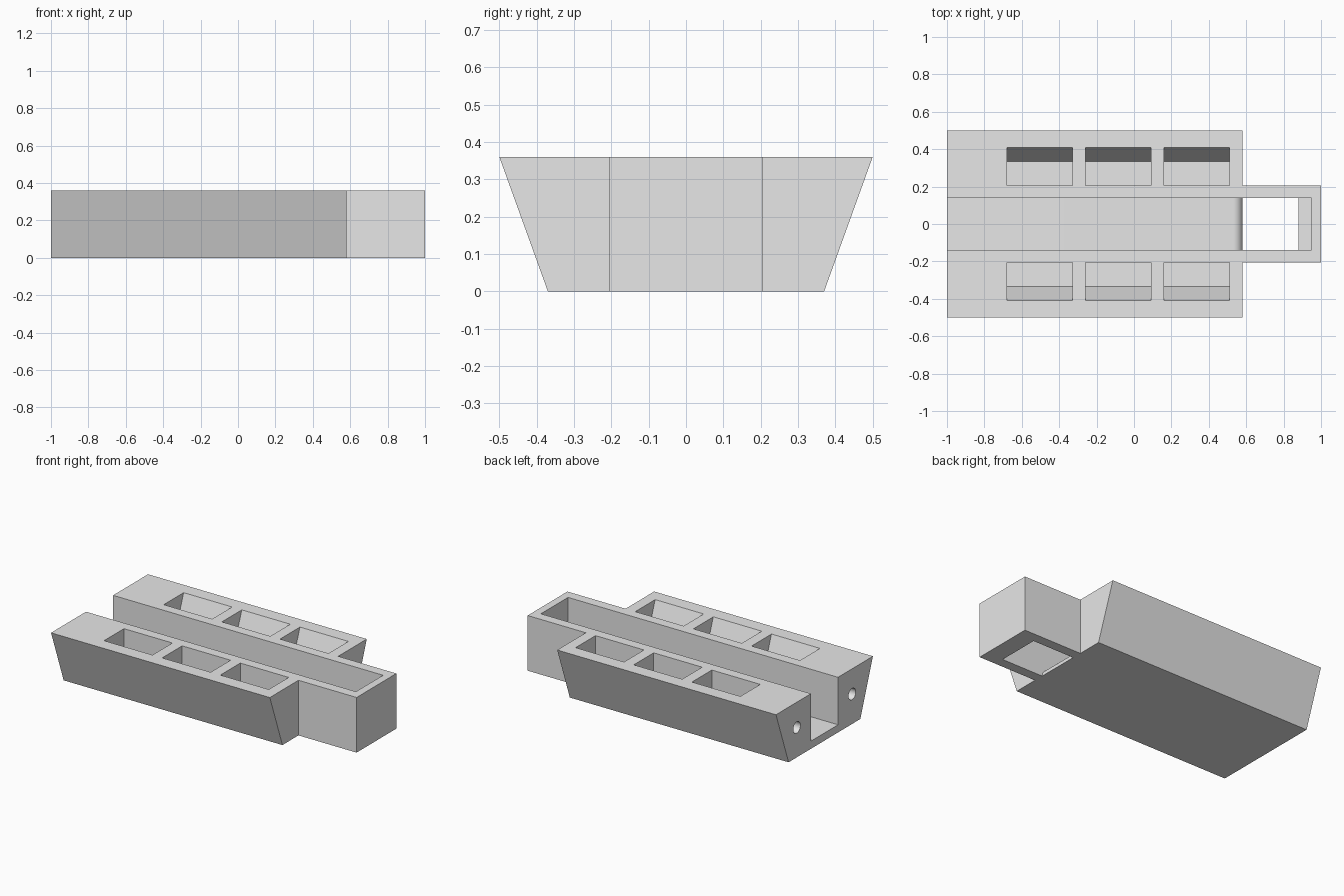
import bpy, bmesh, math
from mathutils import Vector

cube = bpy.data.objects.get("Cube")
if cube:
    bpy.data.objects.remove(cube, do_unlink=True)

grey = bpy.data.materials.new("light_grey")
grey.use_nodes = True
colour = (0.8, 0.8, 0.8, 1)
grey.diffuse_color = colour
grey.node_tree.nodes["Principled BSDF"].inputs["Base Color"].default_value = colour


def prism(name, profile, start, end, axis="X"):
    """Extrude a profile along X (points are y, z) or along Y (points are x, z)."""
    bm = bmesh.new()
    if axis == "X":
        verts = [bm.verts.new((start, a, b)) for a, b in profile]
        shift = Vector((end - start, 0, 0))
    else:
        verts = [bm.verts.new((a, start, b)) for a, b in profile]
        shift = Vector((0, end - start, 0))
    face = bm.faces.new(verts)
    new = bmesh.ops.extrude_face_region(bm, geom=[face])["geom"]
    bmesh.ops.translate(bm, vec=shift, verts=[v for v in new if isinstance(v, bmesh.types.BMVert)])
    bmesh.ops.recalc_face_normals(bm, faces=bm.faces)
    mesh = bpy.data.meshes.new(name)
    bm.to_mesh(mesh)
    bm.free()
    mesh.materials.append(grey)
    obj = bpy.data.objects.new(name, mesh)
    bpy.context.collection.objects.link(obj)
    return obj


def cut(cutter):
    cutter.hide_render = True
    mod = body.modifiers.new(cutter.name, "BOOLEAN")
    mod.operation = "DIFFERENCE"
    mod.solver = "EXACT"
    mod.object = cutter
    bpy.ops.object.modifier_apply(modifier=mod.name)
    bpy.data.objects.remove(cutter, do_unlink=True)


# Tapered body, full length
H = 0.36
body = prism("tapered_channel_body", [(-0.37, 0), (0.37, 0), (0.5, H), (-0.5, H)], -1, 1)
bpy.ops.object.select_all(action="DESELECT")
bpy.context.view_layer.objects.active = body
body.select_set(True)

# Central channel with a rounded lip dropping into the end opening
floor, lip = 0.05, 0.53
arc = [(lip + floor * math.sin(t), floor * math.cos(t))
       for t in (math.pi / 2 * i / 12 for i in range(13))]
channel = [(-1.1, 0.5), (-1.1, floor)] + arc + [
    (0.58, -0.1), (0.88, -0.1), (0.88, floor), (0.95, floor), (0.95, 0.5)]
cut(prism("channel_cutter", channel, -0.14, 0.14, "Y"))

for side in (1, -1):
    # Notch that leaves the narrow end block
    notch = [(0.205, -0.1), (0.6, -0.1), (0.6, 0.5), (0.205, 0.5)]
    cut(prism("notch_cutter", [(side * y, z) for y, z in notch], 0.58, 1.1))

    # Three pockets with sloping outer walls
    pocket = [(0.205, 0.155), (0.335, 0.155), (0.447, 0.46), (0.205, 0.46)]
    for x in (-0.68, -0.26, 0.16):
        cut(prism("pocket_cutter", [(side * y, z) for y, z in pocket], x, x + 0.35))

    # Round rod hole through the open end and the pocket dividers
    ring = [(side * 0.285 + 0.037 * math.cos(a), 0.195 + 0.037 * math.sin(a))
            for a in (math.tau * i / 32 for i in range(32))]
    cut(prism("rod_hole_cutter", ring, -1.1, 0.3))

bpy.ops.object.shade_smooth_by_angle(angle=math.radians(30))
